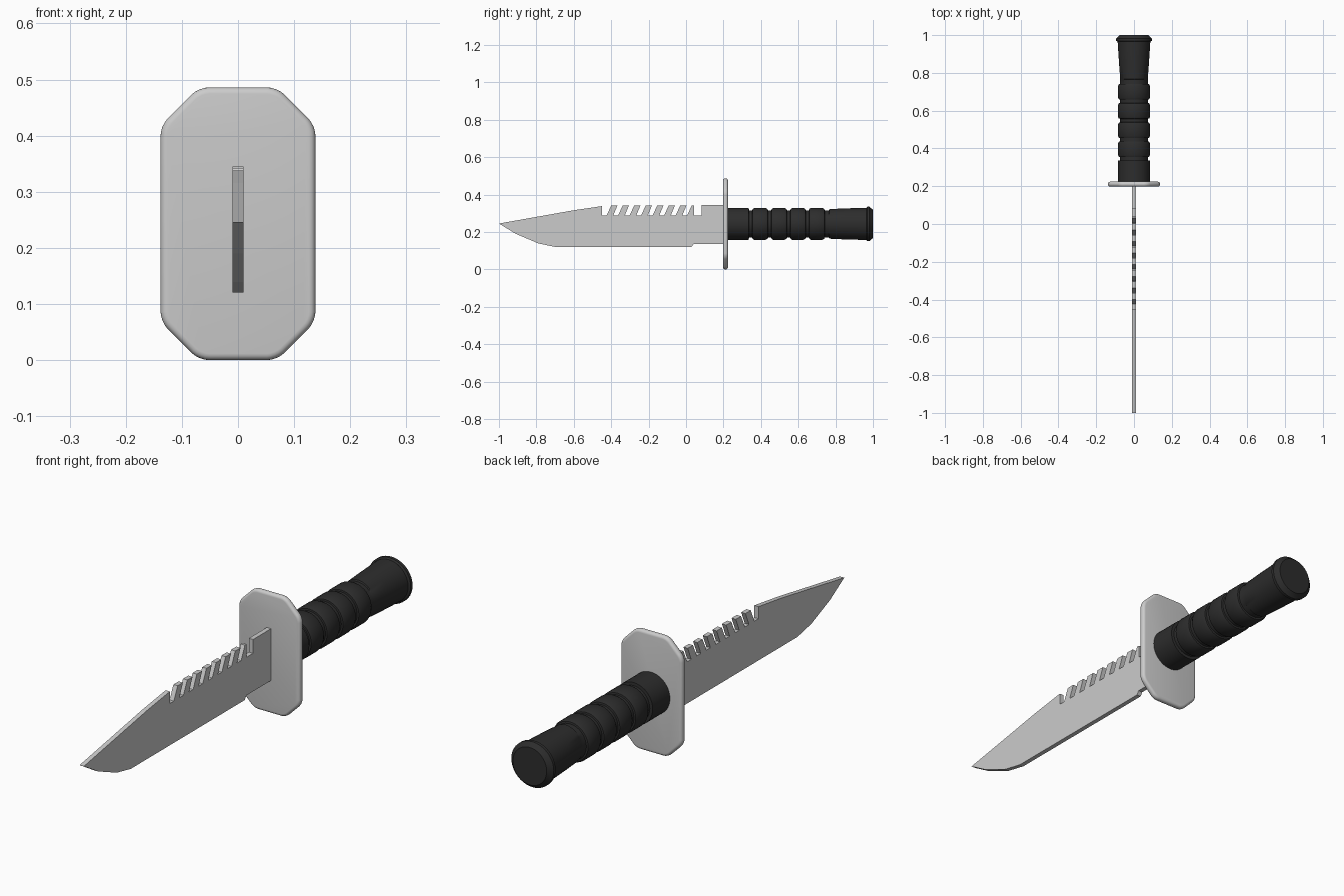
import bpy, bmesh, math

cube = bpy.data.objects.get("Cube")
if cube:
    bpy.data.objects.remove(cube, do_unlink=True)

AXIS_Z = 0.243


def material(name, value, rough, metal=0.0):
    m = bpy.data.materials.new(name)
    m.use_nodes = True
    col = (value, value, value, 1)
    m.diffuse_color = col
    bsdf = m.node_tree.nodes["Principled BSDF"]
    bsdf.inputs["Base Color"].default_value = col
    bsdf.inputs["Roughness"].default_value = rough
    return m


steel = material("steel grey", 0.6, 0.4)
rubber = material("grip black", 0.026, 0.6)


def finish(name, bm, mat, smooth=True):
    bmesh.ops.recalc_face_normals(bm, faces=bm.faces)
    mesh = bpy.data.meshes.new(name)
    bm.to_mesh(mesh)
    bm.free()
    mesh.materials.append(mat)
    ob = bpy.data.objects.new(name, mesh)
    bpy.context.collection.objects.link(ob)
    if smooth:
        bpy.ops.object.select_all(action="DESELECT")
        ob.select_set(True)
        bpy.context.view_layer.objects.active = ob
        bpy.ops.object.shade_smooth_by_angle(angle=math.radians(35))
    return ob


def prism(points, axis, start, end):
    """Extrude a closed outline; axis 0 takes (y, z) points, axis 1 takes (x, z)."""
    bm = bmesh.new()
    place = (lambda a, b: (start, a, b)) if axis == 0 else (lambda a, b: (a, start, b))
    face = bm.faces.new([bm.verts.new(place(a, b)) for a, b in points])
    new = bmesh.ops.extrude_face_region(bm, geom=[face])["geom"]
    offset = [0, 0, 0]
    offset[axis] = end - start
    bmesh.ops.translate(bm, vec=offset, verts=[v for v in new if isinstance(v, bmesh.types.BMVert)])
    return bm


# Blade: belly and clipped point, then a spine with slanted saw slots
SPINE, SLOT = 0.342, 0.289
outline = [(0.21, 0.135), (0.04, 0.135), (0.03, 0.12), (-0.7, 0.12), (-0.79, 0.139),
           (-0.91, 0.19), (-1, 0.245), (-0.6, 0.316), (-0.45, 0.338)]
for i in range(8):
    y = -0.45 + 0.0615 * i
    if i:
        outline.append((y + 0.022, SPINE))
    outline += [(y, SLOT), (y + 0.026, SLOT), (y + 0.05, SPINE)]
outline += [(0.042, SPINE), (0.042, SLOT), (0.083, SLOT), (0.083, SPINE + 0.003), (0.21, SPINE + 0.003)]
finish("blade", prism(outline, 0, -0.0095, 0.0095), steel, smooth=False)

# Guard: chamfered plate with softened corners and rounded rims
W, H, C = 0.138, 0.243, 0.068
quarter = [(W, H - C), (W - C, H)]
octagon = quarter + [(-x, z) for x, z in reversed(quarter)]
octagon += [(-x, -z) for x, z in octagon]
bm = prism([(x, z + H) for x, z in octagon], 1, 0.198, 0.224)
corners = [e for e in bm.edges if abs(e.verts[0].co.y - e.verts[1].co.y) > 0.01]
bmesh.ops.bevel(bm, geom=corners, offset=0.018, segments=4, profile=0.5, affect="EDGES")
rims = [e for e in bm.edges if any(len(f.verts) > 4 for f in e.link_faces)]
bmesh.ops.bevel(bm, geom=rims, offset=0.0115, segments=4, profile=0.5, affect="EDGES")
finish("guard", bm, steel)


# Handle: elliptical rings (y, half width, half height) lofted along the axis
def loft(name, rings, mat, sides=40):
    bm = bmesh.new()
    loops = []
    for y, rx, rz in rings:
        angles = [2 * math.pi * k / sides for k in range(sides)]
        loops.append([bm.verts.new((rx * math.cos(a), y, AXIS_Z + rz * math.sin(a))) for a in angles])
    for a, b in zip(loops, loops[1:]):
        for k in range(sides):
            n = (k + 1) % sides
            bm.faces.new((a[k], a[n], b[n], b[k]))
    bm.faces.new(loops[0])
    bm.faces.new(loops[-1])
    return finish(name, bm, mat)


R, GROOVE = 0.085, 0.073
rings = [(0.22, R, R), (0.335, R, R)]
for i in range(4):
    y = 0.355 + 0.1015 * i
    rings += [(y - 0.019, GROOVE, GROOVE), (y - 0.001, GROOVE, GROOVE),
              (y, R - 0.005, R - 0.005), (y + 0.01, R, R),
              (y + 0.07, R, R), (y + 0.081, R - 0.005, R - 0.005)]
rings += [(0.742, GROOVE, GROOVE), (0.765, GROOVE, GROOVE), (0.768, 0.073, 0.079),
          (0.85, 0.079, 0.083), (0.972, 0.087, 0.086)]
loft("grip", rings, rubber)

# Pommel: flanged, chamfered end cap
loft("pommel", [(0.965, 0.087, 0.086), (0.97, 0.095, 0.092), (0.982, 0.095, 0.092),
                (0.987, 0.088, 0.086), (1.0, 0.076, 0.076)], rubber)
